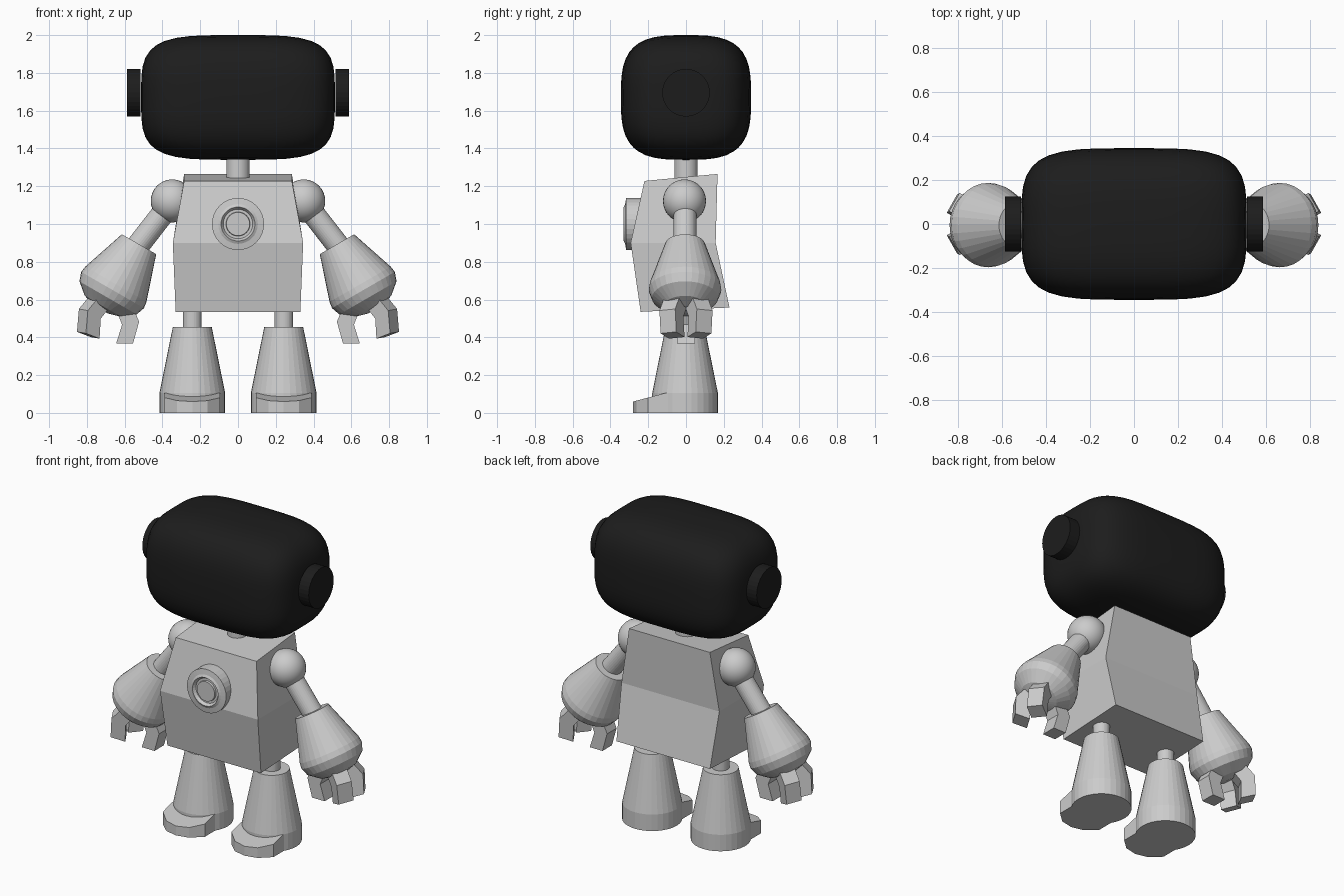
import bpy, bmesh
from math import sin, cos, pi, radians
from mathutils import Matrix, Vector

if "Cube" in bpy.data.objects:
    bpy.data.objects.remove(bpy.data.objects["Cube"])

dark = bpy.data.materials.new("dark_shell")
dark.diffuse_color = (0.012, 0.012, 0.012, 1)
dark.use_nodes = True
dark.node_tree.nodes["Principled BSDF"].inputs["Base Color"].default_value = dark.diffuse_color


def finish(name, bm, smooth=False, mat=None):
    bmesh.ops.recalc_face_normals(bm, faces=bm.faces)
    mesh = bpy.data.meshes.new(name)
    bm.to_mesh(mesh)
    bm.free()
    for p in mesh.polygons:
        p.use_smooth = smooth
    if mat:
        mesh.materials.append(mat)
    ob = bpy.data.objects.new(name, mesh)
    bpy.context.collection.objects.link(ob)
    return ob


def loft(name, rings, smooth=False, mat=None):
    """Skin a stack of equal-length point rings and cap both ends."""
    bm = bmesh.new()
    vs = [[bm.verts.new(p) for p in ring] for ring in rings]
    n = len(vs[0])
    for a, b in zip(vs, vs[1:]):
        for i in range(n):
            j = (i + 1) % n
            bm.faces.new((a[i], a[j], b[j], b[i]))
    bm.faces.new(vs[0])
    bm.faces.new(vs[-1])
    return finish(name, bm, smooth, mat)


def lathe(name, profile, origin, axis=(0, 0, 1), n=32, mat=None):
    """Turn (radius, distance) points around an axis."""
    m = Matrix.Translation(origin) @ Vector(axis).to_track_quat('Z', 'Y').to_matrix().to_4x4()
    rings = [[m @ Vector((r * cos(2 * pi * i / n), r * sin(2 * pi * i / n), h))
              for i in range(n)] for r, h in profile]
    return loft(name, rings, mat=mat)


# Head: cube grid pushed onto a soft superellipsoid
bm = bmesh.new()
bmesh.ops.create_cube(bm, size=2)
bmesh.ops.subdivide_edges(bm, edges=bm.edges[:], cuts=11, use_grid_fill=True)
for v in bm.verts:
    x, y, z = (abs(c) for c in v.co)
    k = (((y ** 3.2 + z ** 3.2) ** (4 / 3.2)) + x ** 4) ** -0.25
    c = v.co * k
    v.co = (c.x * 0.513, c.y * 0.345, 1.67 + c.z * 0.33)
finish("head", bm, True, dark)

# Neck
lathe("neck", [(0.062, 0), (0.062, 0.2)], (0, 0, 1.2))

# Torso: three cross-sections (half width, front y, front z, back y, back z)
sections = [(0.33, -0.24, 0.535, 0.23, 0.558),
            (0.345, -0.293, 0.90, 0.157, 0.90),
            (0.285, -0.22, 1.228, 0.167, 1.265)]
loft("torso", [[(-w, yf, zf), (w, yf, zf), (w, yb, zb), (-w, yb, zb)]
               for w, yf, zf, yb, zb in sections])

# Chest dial with stepped rings
lathe("chest_dial", [(0.138, 0.20), (0.138, 0.317), (0.105, 0.322), (0.09, 0.33),
                     (0.078, 0.312), (0.064, 0.312), (0.062, 0.325), (0.01, 0.325)],
      (0, 0, 1.0), (0, -1, 0))

# Finger profile as (radial, along hand axis)
FINGER = [(0.138, -0.035), (0.198, 0.057), (0.186, 0.178),
          (0.098, 0.193), (0.112, 0.088), (0.058, 0.0)]


def finger(name, s, x, angle):
    d, u = Vector((0.17, 0, -0.985)), Vector((-0.985, 0, -0.17))
    rad = u * cos(angle) + Vector((0, 1, 0)) * sin(angle)
    side = d.cross(rad)
    rings = []
    for w in (-0.048, 0.048):
        pts = [Vector((x, 0, 0.573)) + rad * r + d * h + side * w for r, h in FINGER]
        rings.append([(p.x * s, p.y, p.z) for p in pts])
    loft(name, rings)


for s, tag in ((1, "left"), (-1, "right")):
    # Ear disc
    lathe(tag + "_ear", [(0.126, 0.515), (0.126, 0.587)], (0, 0, 1.695), (s, 0, 0), mat=dark)

    # Shoulder ball
    bm = bmesh.new()
    bmesh.ops.create_uvsphere(bm, u_segments=32, v_segments=16, radius=0.114,
                              matrix=Matrix.Translation((s * 0.348, -0.008, 1.122)))
    finish(tag + "_shoulder", bm, True)

    # Upper arm and flared forearm
    lathe(tag + "_upper_arm", [(0.061, 0), (0.061, 0.33)],
          (s * 0.346, -0.005, 1.122), (s * 0.614, 0, -0.79))
    lathe(tag + "_forearm", [(0.105, 0), (0.187, 0.245), (0.192, 0.28), (0.175, 0.328),
                             (0.112, 0.38), (0.04, 0.40)],
          (s * 0.524, -0.005, 0.893), (s * 0.5, 0, -0.866))

    # Three claw fingers
    finger(tag + "_inner_finger", s, 0.709, 0)
    finger(tag + "_front_finger", s, 0.64, radians(210))
    finger(tag + "_back_finger", s, 0.64, radians(150))

    # Leg: thin post and conical shin
    cx = s * 0.242
    lathe(tag + "_leg_post", [(0.05, 0.42), (0.05, 0.58)], (cx, -0.005, 0))
    lathe(tag + "_shin", [(0.174, 0), (0.174, 0.105), (0.103, 0.455)], (cx, -0.005, 0))

    # Toe: curved front, sloping top
    plan = [(0.148, 0.0), (0.148, -0.11), (0.148, -0.20), (0.08, -0.262), (0, -0.28)]
    plan += [(-x, y) for x, y in plan[-2::-1]]
    loft(tag + "_toe", [[(cx + x, y, 0) for x, y in plan],
                        [(cx + x, y, min(0.105, 0.06 + (y + 0.28) * 0.265)) for x, y in plan]])
